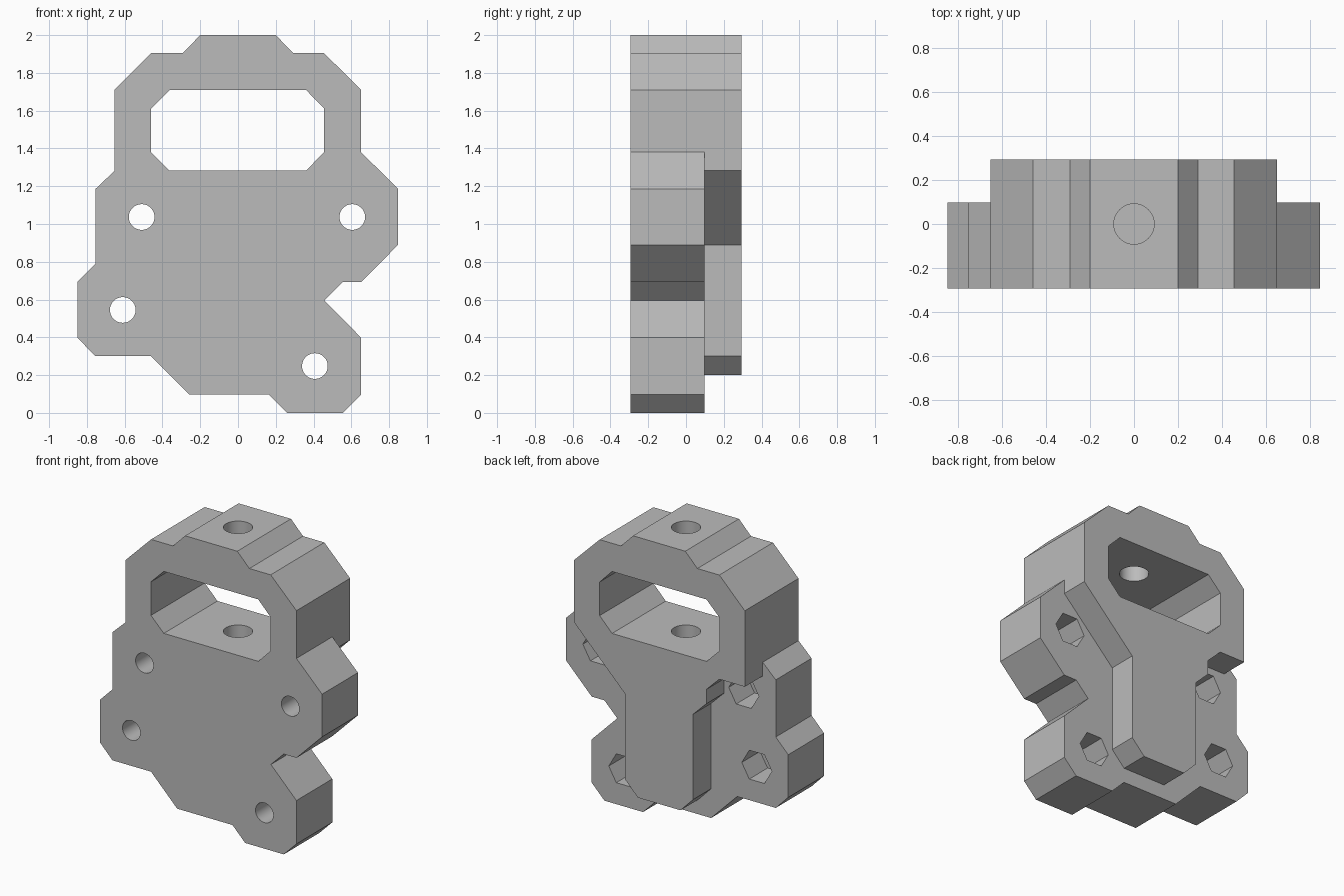
import bpy, bmesh, math
from mathutils import Matrix

cube = bpy.data.objects.get("Cube")
if cube:
    bpy.data.objects.remove(cube, do_unlink=True)

FRONT, STEP, BACK = -0.293, 0.098, 0.293

grey = bpy.data.materials.new("plain_grey")
grey.use_nodes = True
grey.diffuse_color = (0.5, 0.5, 0.5, 1)
grey.node_tree.nodes["Principled BSDF"].inputs["Base Color"].default_value = (0.5, 0.5, 0.5, 1)


def finish(name, bm):
    bmesh.ops.recalc_face_normals(bm, faces=bm.faces)
    mesh = bpy.data.meshes.new(name)
    bm.to_mesh(mesh)
    bm.free()
    mesh.materials.append(grey)
    obj = bpy.data.objects.new(name, mesh)
    bpy.context.collection.objects.link(obj)
    return obj


def extrude_profile(name, points, y0, y1):
    """Extrude an (x, z) outline from y0 to y1."""
    bm = bmesh.new()
    face = bm.faces.new([bm.verts.new((x, y0, z)) for x, z in points])
    new = bmesh.ops.extrude_face_region(bm, geom=[face])["geom"]
    verts = [v for v in new if isinstance(v, bmesh.types.BMVert)]
    bmesh.ops.translate(bm, verts=verts, vec=(0, y1 - y0, 0))
    return finish(name, bm)


def bore(name, radius, depth, centre, sides=48, along_y=True):
    """Round or hexagonal cutter, along y or z."""
    turn = Matrix.Rotation(math.pi / 2, 4, "X") if along_y else Matrix()
    spin = Matrix.Rotation(math.pi / 2, 4, "Z") if sides == 6 else Matrix()
    bm = bmesh.new()
    bmesh.ops.create_cone(bm, cap_ends=True, segments=sides, radius1=radius, radius2=radius,
                          depth=depth, matrix=Matrix.Translation(centre) @ turn @ spin)
    return finish(name, bm)


def cut(target, cutter):
    cutter.hide_render = True
    mod = target.modifiers.new(cutter.name, "BOOLEAN")
    mod.operation, mod.solver, mod.object = "DIFFERENCE", "EXACT", cutter
    bpy.context.view_layer.objects.active = target
    bpy.ops.object.modifier_apply(modifier=mod.name)
    bpy.data.objects.remove(cutter, do_unlink=True)


# Bracket body: full-depth front outline
body = extrude_profile("bracket_body", [
    (-0.2, 2), (0.2, 2), (0.292, 1.905), (0.455, 1.905), (0.652, 1.71), (0.652, 1.38),
    (0.848, 1.185), (0.848, 0.89), (0.652, 0.693), (0.555, 0.693), (0.457, 0.595),
    (0.652, 0.398), (0.652, 0.098), (0.555, 0), (0.26, 0), (0.163, 0.098),
    (-0.26, 0.098), (-0.46, 0.3), (-0.755, 0.3), (-0.85, 0.398), (-0.85, 0.693),
    (-0.755, 0.79), (-0.755, 1.185), (-0.655, 1.28), (-0.655, 1.71), (-0.46, 1.905),
    (-0.292, 1.905)], FRONT, BACK)

# Rear relief: leaves the raised central spine and the upper frame
cut(body, extrude_profile("rear_relief", [
    (0.652, 1.5), (0.652, 1.283), (0.26, 0.89), (0.26, 0.3), (0.163, 0.2), (-0.163, 0.2),
    (-0.26, 0.3), (-0.26, 0.89), (-0.36, 0.988), (-0.36, 1.087), (-0.46, 1.185),
    (-0.655, 1.185), (-0.655, 1.5), (-1, 1.5), (-1, -0.2), (1, -0.2), (1, 1.5)], STEP, 0.5))

# Window with chamfered corners
cut(body, extrude_profile("window", [
    (-0.362, 1.71), (0.36, 1.71), (0.455, 1.612), (0.455, 1.38), (0.36, 1.282),
    (-0.362, 1.282), (-0.46, 1.38), (-0.46, 1.612)], -0.5, 0.5))

# Vertical bore through the top bar and blind into the window sill
cut(body, bore("vertical_bore", 0.092, 1.4, (0, 0, 1.4), along_y=False))

# Mounting holes with hexagonal nut pockets at the back
for x, z in [(-0.51, 1.037), (0.605, 1.037), (-0.61, 0.545), (0.407, 0.248)]:
    cut(body, bore("mounting_hole", 0.068, 1.2, (x, 0, z)))
    cut(body, bore("nut_pocket", 0.115, 0.4, (x, STEP, z), sides=6))

# Smooth bores, sharp chamfers
bpy.ops.object.select_all(action="DESELECT")
body.select_set(True)
bpy.context.view_layer.objects.active = body
bpy.ops.object.shade_smooth_by_angle(angle=math.radians(25))
